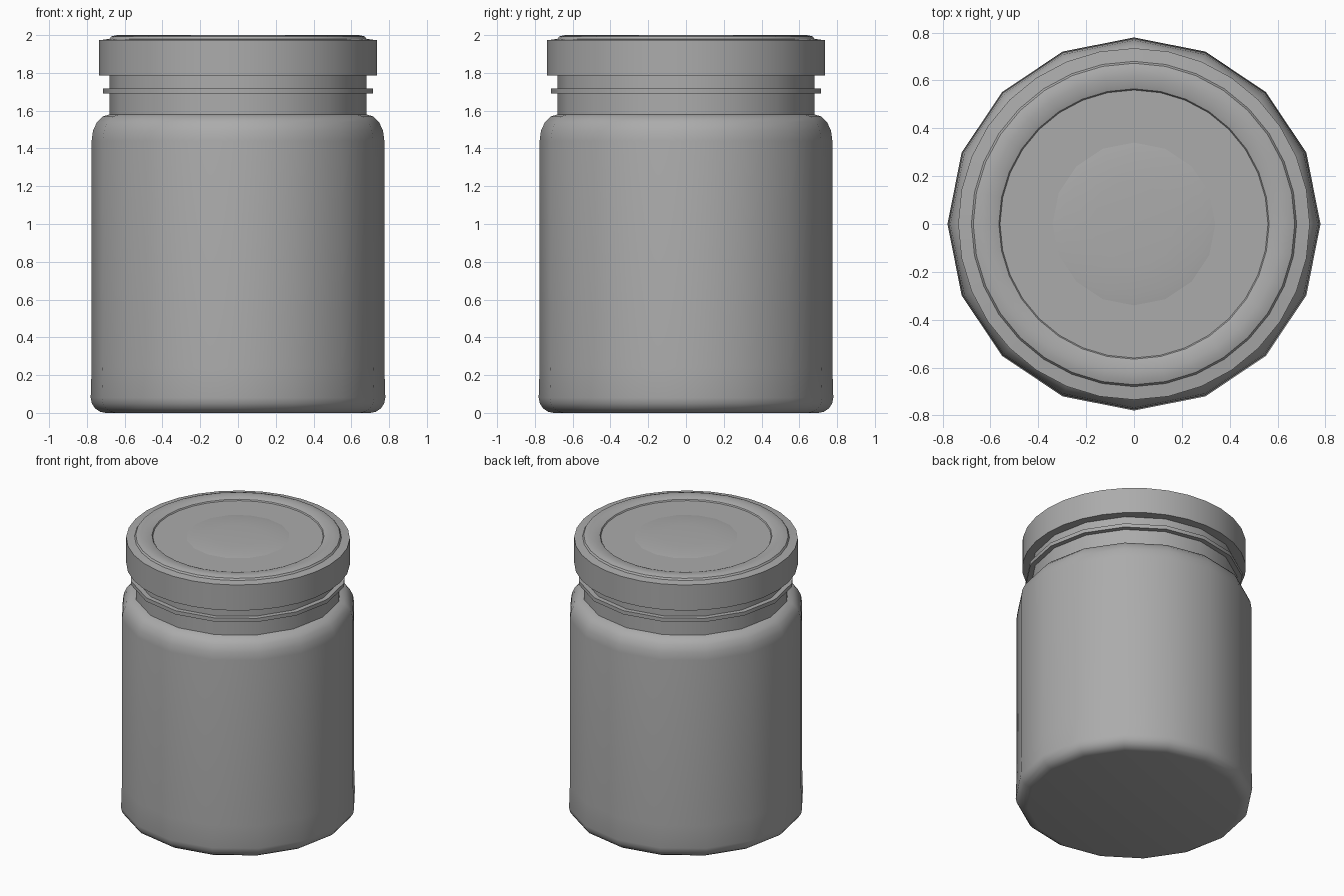
import bpy
import bmesh
from math import cos, sin, radians, tau

cube = bpy.data.objects.get("Cube")
if cube:
    bpy.data.objects.remove(cube, do_unlink=True)

GREY = (0.41, 0.41, 0.41, 1.0)
grey = bpy.data.materials.new("mid grey")
grey.use_nodes = True
grey.diffuse_color = GREY
grey.node_tree.nodes["Principled BSDF"].inputs["Base Color"].default_value = GREY


def arc(r, z, width, height, start, end, steps=4):
    """Elliptical profile arc around the centre (r, z), angles in degrees."""
    angles = [radians(start + (end - start) * i / steps) for i in range(steps + 1)]
    return [(r + width * cos(a), z + height * sin(a)) for a in angles]


def lathe(name, profile, sides):
    """Revolve (radius, height) points about z; radius 0 closes to a pole."""
    bm = bmesh.new()
    rings = []
    for r, z in profile:
        count = sides if r > 0 else 1
        rings.append([bm.verts.new((r * cos(tau * i / sides), r * sin(tau * i / sides), z))
                      for i in range(count)])
    for low, high in zip(rings, rings[1:]):
        for i in range(sides):
            j = (i + 1) % sides
            if len(low) == 1:
                bm.faces.new((low[0], high[j], high[i]))
            elif len(high) == 1:
                bm.faces.new((low[i], low[j], high[0]))
            else:
                bm.faces.new((low[i], low[j], high[j], high[i]))
    bmesh.ops.recalc_face_normals(bm, faces=bm.faces)
    mesh = bpy.data.meshes.new(name)
    bm.to_mesh(mesh)
    bm.free()
    mesh.materials.append(grey)
    obj = bpy.data.objects.new(name, mesh)
    bpy.context.collection.objects.link(obj)
    bpy.ops.object.select_all(action="DESELECT")
    obj.select_set(True)
    bpy.context.view_layer.objects.active = obj
    bpy.ops.object.shade_smooth_by_angle(angle=radians(35))


# Jar: rounded base, straight wall, soft shoulder and ringed neck
base = arc(0.70, 0.08, 0.08, 0.08, -90, 0)
shoulder = arc(0.68, 1.44, 0.095, 0.14, 0, 90)
neck = [(0.68, 1.69), (0.714, 1.69), (0.714, 1.717), (0.68, 1.717), (0.68, 1.85)]
lathe("jar", [(0, 0)] + base + [(0.775, 0.24)] + shoulder + neck + [(0, 1.85)], 16)

# Lid: flat skirt, stepped edge, raised rim and recessed panel
skirt = [(0, 1.787), (0.735, 1.787), (0.735, 1.973), (0.68, 1.98)]
rim = [(0.672, 1.992), (0.65, 1.999), (0.62, 2.0), (0.585, 1.996), (0.565, 1.989)]
lathe("lid", skirt + rim + [(0.56, 1.981), (0, 1.981)], 32)

# Shallow safety button in the middle of the lid
lathe("lid_button", [(0.347, 1.98), (0.30, 1.987), (0.17, 1.992), (0, 1.994)], 16)
